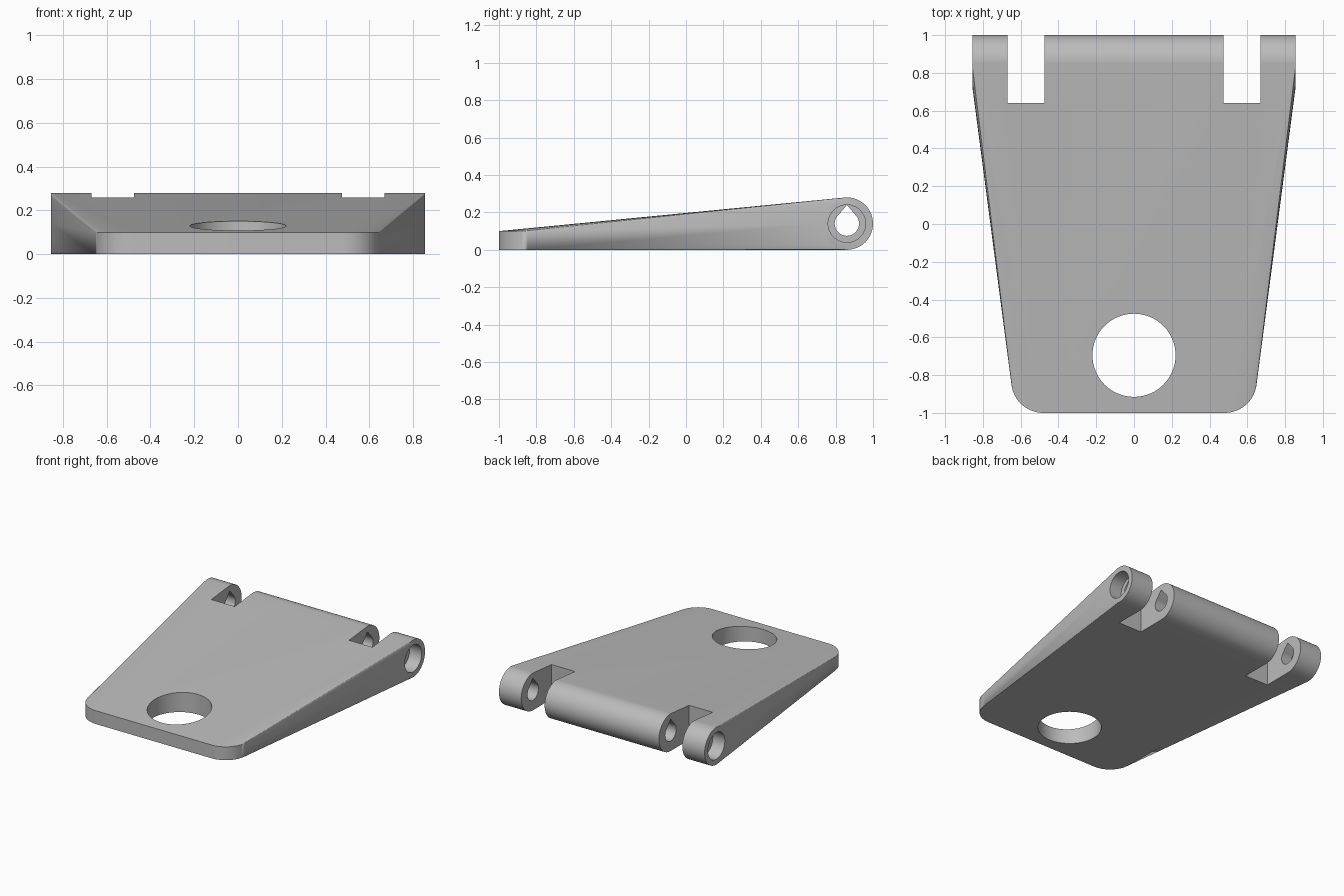
import bpy, bmesh
from math import sin, cos, pi, radians
from mathutils import Vector

cube = bpy.data.objects.get("Cube")
if cube:
    bpy.data.objects.remove(cube, do_unlink=True)

BARREL_Y, BARREL_Z, BARREL_R = 0.86, 0.14, 0.14
HALF_W = 0.855

grey = bpy.data.materials.new("plain_grey")
grey.use_nodes = True
GREY = (0.5, 0.5, 0.5, 1)
grey.diffuse_color = GREY
grey.node_tree.nodes["Principled BSDF"].inputs["Base Color"].default_value = GREY


def make_object(name, bm):
    bmesh.ops.recalc_face_normals(bm, faces=bm.faces[:])
    mesh = bpy.data.meshes.new(name)
    bm.to_mesh(mesh)
    bm.free()
    mesh.materials.append(grey)
    obj = bpy.data.objects.new(name, mesh)
    bpy.context.collection.objects.link(obj)
    return obj


def arc(cx, cy, r, n=64, start=0.0, end=2 * pi):
    steps = [start + (end - start) * i / n for i in range(n)]
    return [(cx + r * cos(a), cy + r * sin(a)) for a in steps]


def prism(name, profile, axis, low, high):
    """Extrude a closed profile along x (profile in y,z) or z (profile in x,y)."""
    bm = bmesh.new()
    place = (lambda p: (low, *p)) if axis == "x" else (lambda p: (*p, low))
    face = bm.faces.new([bm.verts.new(place(p)) for p in profile])
    new = bmesh.ops.extrude_face_region(bm, geom=[face])["geom"]
    shift = Vector((high - low, 0, 0) if axis == "x" else (0, 0, high - low))
    bmesh.ops.translate(bm, vec=shift, verts=[v for v in new if isinstance(v, bmesh.types.BMVert)])
    return make_object(name, bm)


# Tapered body: hull of two rounded front corners and the hinge barrel
bm = bmesh.new()
for side in (-1, 1):
    for x, y in arc(side * 0.48, -0.83, 0.17):
        for z in (0, 0.1):
            bm.verts.new((x, y, z))
    for y, z in arc(BARREL_Y, BARREL_Z, BARREL_R, 96):
        bm.verts.new((side * HALF_W, y, z))
hull = bmesh.ops.convex_hull(bm, input=bm.verts[:])
bmesh.ops.delete(bm, geom=[v for v in bm.verts if not v.link_faces], context="VERTS")
bmesh.ops.dissolve_limit(bm, angle_limit=radians(0.2), verts=bm.verts[:], edges=bm.edges[:])
plate = make_object("hinge_plate", bm)

# Cutters: finger hole, hinge slots, teardrop pin bore and end counterbores
cutters = [prism("finger_hole_cutter", arc(0, -0.695, 0.22, 96), "z", -0.2, 0.6)]
teardrop = arc(BARREL_Y, BARREL_Z, 0.065, 48, radians(130), radians(410))
teardrop.append((BARREL_Y, BARREL_Z + 0.1))
cutters.append(prism("pin_bore_cutter", teardrop, "x", -1.2, 1.2))
for side, label in ((1, "left"), (-1, "right")):
    a, b = sorted((side * 0.475, side * 0.67))
    slot = [(a, 0.64), (b, 0.64), (b, 1.2), (a, 1.2)]
    cutters.append(prism(label + "_slot_cutter", slot, "z", -0.2, 0.6))
    a, b = sorted((side * 0.755, side * 1.1))
    ring = arc(BARREL_Y, BARREL_Z, 0.1)
    cutters.append(prism(label + "_counterbore_cutter", ring, "x", a, b))

bpy.context.view_layer.objects.active = plate
for cutter in cutters:
    mod = plate.modifiers.new(cutter.name, "BOOLEAN")
    mod.operation = "DIFFERENCE"
    mod.solver = "EXACT"
    mod.object = cutter
    bpy.ops.object.modifier_apply(modifier=mod.name)
    bpy.data.objects.remove(cutter, do_unlink=True)

bpy.ops.object.select_all(action="DESELECT")
plate.select_set(True)
bpy.ops.object.shade_smooth_by_angle(angle=radians(25))
